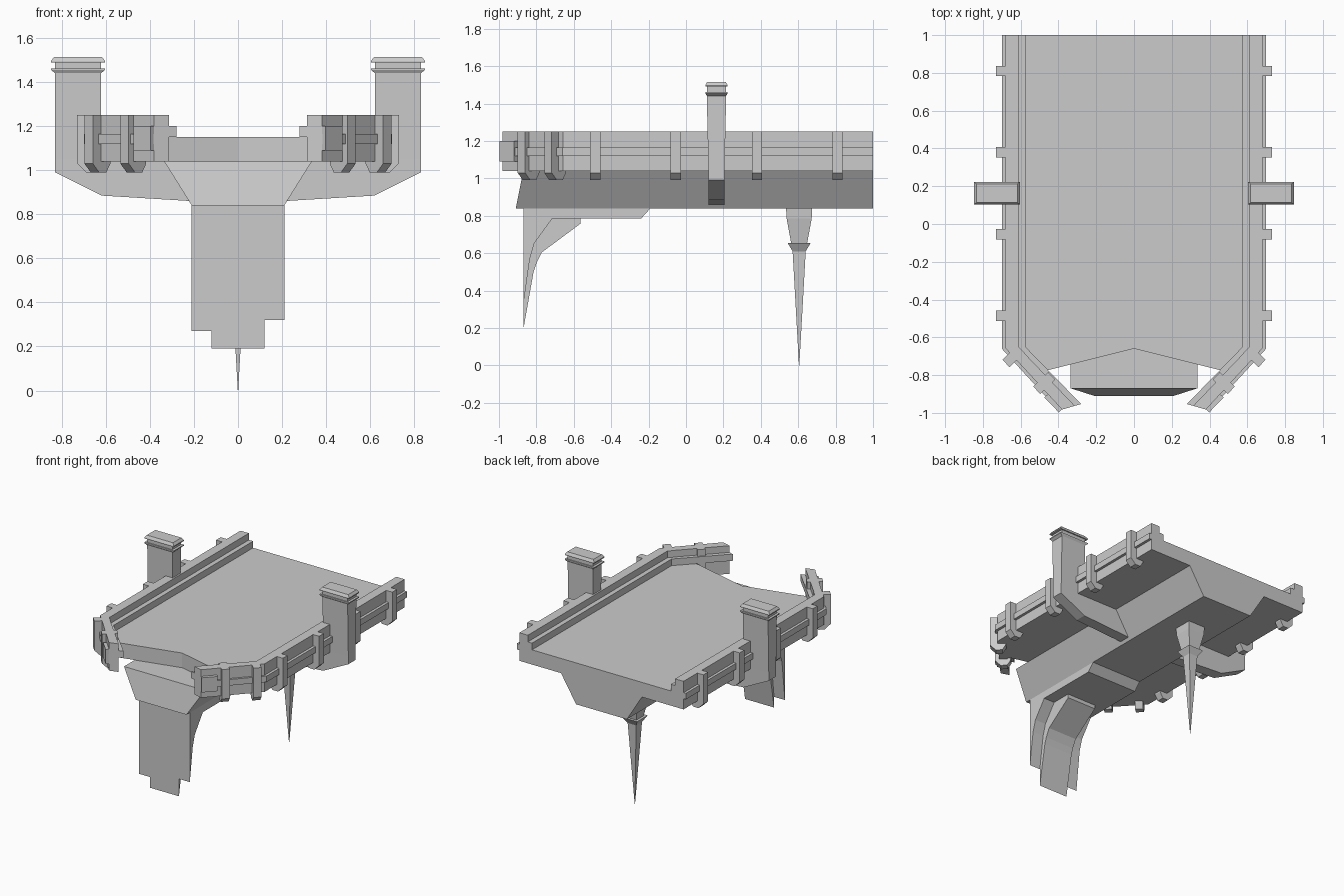
import bpy, bmesh
from math import atan2, cos, sin

if "Cube" in bpy.data.objects:
    bpy.data.objects.remove(bpy.data.objects["Cube"])


def make(name, rings, mirror=False):
    """Skin a list of equal-length 3D rings, capping both ends."""
    bm = bmesh.new()
    vs = [[bm.verts.new(p) for p in r] for r in rings]
    n = len(rings[0])
    for a, b in zip(vs, vs[1:]):
        for i in range(n):
            j = (i + 1) % n
            bm.faces.new((a[i], a[j], b[j], b[i]))
    bm.faces.new(vs[0])
    bm.faces.new(vs[-1])
    bmesh.ops.recalc_face_normals(bm, faces=bm.faces)
    me = bpy.data.meshes.new(name)
    bm.to_mesh(me)
    bm.free()
    ob = bpy.data.objects.new(name, me)
    bpy.context.collection.objects.link(ob)
    if mirror:
        ob.modifiers.new("Mirror", 'MIRROR').use_mirror_merge = False
    return ob


def plan(name, pts, z0, z1, mirror=False):
    return make(name, [[(x, y, z) for x, y in pts] for z in (z0, z1)], mirror)


def side(name, pts, x0, x1):
    return make(name, [[(x, y, z) for y, z in pts] for x in (x0, x1)])


def stack(name, cx, cy, levels, mirror=False):
    """Stack of rectangles given as (half x, half y, z)."""
    return make(name, [[(cx - a, cy - b, z), (cx + a, cy - b, z),
                        (cx + a, cy + b, z), (cx - a, cy + b, z)]
                       for a, b, z in levels], mirror)


def post(name, x, y, ang, profile, half):
    """Profile (outward, z) swept across its width, placed at an angle."""
    c, s = cos(ang), sin(ang)
    make(name, [[(x + u * c - w * s, y + u * s + w * c, z) for u, z in profile]
                for w in (-half, half)], True)


# Deck slab with notched front
right = [(0.64, 1), (0.64, -0.665), (0.49, -0.80), (0.46, -0.775)]
plan("deck", right + [(0, -0.66)] + [(-x, y) for x, y in reversed(right)], 1.04, 1.15)

# Tapered hull under the deck
make("hull", [[(-0.335, y1, 1.04), (0.335, y1, 1.04), (0.21, y0, 0.84), (-0.21, y0, 0.84)]
              for y1, y0 in ((-0.87, -0.91), (1, 1))])


# Side rails that bend inwards at the front
def rail(name, o0, o1, z0, z1):
    def path(o):
        t = (o - 0.575) / 0.125
        return [(o, 1), (o, -0.65 - 0.01 * t), (0.28 + 0.12 * t, -0.953 - 0.035 * t)]
    plan(name, path(o0) + path(o1)[::-1], z0, z1, True)


rail("rail_wall", 0.61, 0.68, 1.04, 1.25)
rail("rail_inner_ledge", 0.575, 0.61, 1.15, 1.20)
rail("rail_outer_strip", 0.68, 0.70, 1.12, 1.165)

# Rail posts with chamfered feet
foot = [(0, 1.25), (0, 1.03), (-0.04, 0.99), (-0.085, 0.99), (-0.11, 1.03), (-0.11, 1.25)]
for i, y in enumerate((0.81, 0.38, -0.055, -0.485)):
    post(f"rail_post_{i}", 0.73, y, 0, foot, 0.0275)
diag = atan2(-0.69, 0.72)
for i, (x, y) in enumerate(((0.678, -0.738), (0.515, -0.88))):
    post(f"front_post_{i}", x, y, diag, foot, 0.0275)

# Panel blocks at the rail tips
post("rail_tip_panel", 0.436, -0.958, diag,
     [(0, 1.20), (0, 1.09), (-0.05, 1.09), (-0.05, 1.20)], 0.055)

# Pillars, caps and the brackets carrying them
stack("pillar", 0.726, 0.163, [(0.104, 0.042, 0.99), (0.104, 0.052, 1.45)], True)
stack("pillar_cap", 0.726, 0.163, [(0.104, 0.051, 1.44), (0.122, 0.06, 1.455), (0.122, 0.06, 1.462),
                                   (0.104, 0.051, 1.462), (0.104, 0.051, 1.49), (0.122, 0.06, 1.49),
                                   (0.122, 0.06, 1.497), (0.108, 0.05, 1.515)], True)
arm = [(0.21, 1.05), (0.21, 0.86), (0.62, 0.885), (0.83, 0.99), (0.83, 1.05)]
make("pillar_bracket", [[(x, 0.163 + s * (0.042 + 0.01 * max(0, (z - 0.99) / 0.46)), z)
                         for x, z in arm] for s in (-1, 1)], True)

# Mounting plate and the three-bladed front leg
side("leg_plate", [(-0.87, 0.84), (-0.87, 0.785), (-0.24, 0.785), (-0.19, 0.84)], -0.21, 0.21)
side("leg_centre_blade", [(-0.87, 0.80), (-0.87, 0.19), (-0.815, 0.50), (-0.80, 0.545), (-0.77, 0.605),
                          (-0.565, 0.757), (-0.565, 0.80)], -0.12, 0.12)
for name, x0, x1, tip in (("left", -0.21, -0.12, 0.27), ("right", 0.12, 0.21, 0.32)):
    side(f"leg_{name}_blade", [(-0.87, 0.80), (-0.87, tip), (-0.835, 0.57), (-0.81, 0.655),
                               (-0.715, 0.785), (-0.715, 0.80)], x0, x1)

# Rear spike with its collar
stack("rear_spike", 0, 0.605, [(h, h, z) for h, z in (
    (0.07, 0.84), (0.067, 0.785), (0.043, 0.655), (0.062, 0.655), (0.035, 0.61), (0.001, 0))])
